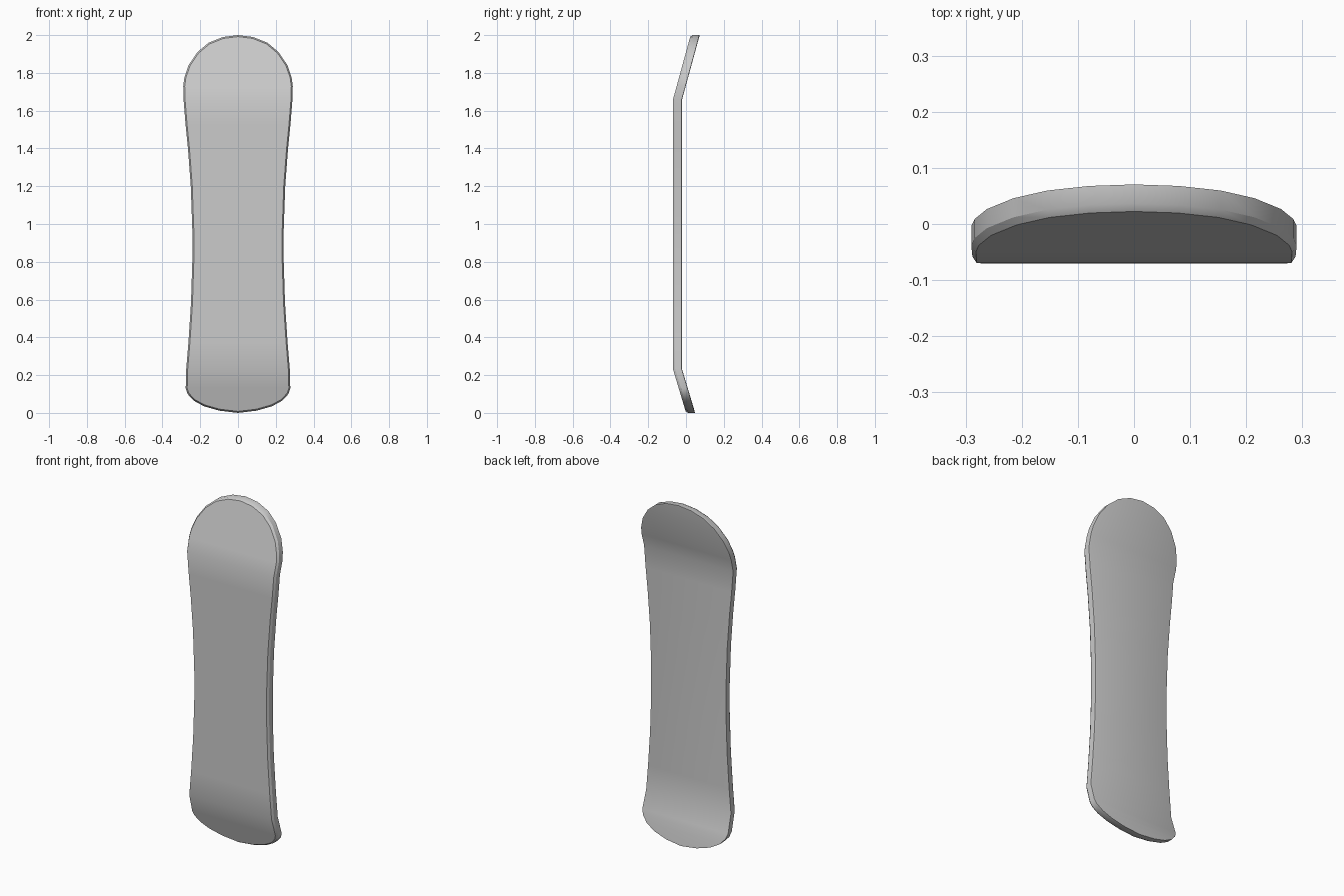
import bpy
import bmesh
import math
from mathutils import Vector

cube = bpy.data.objects.get("Cube")
if cube:
    bpy.data.objects.remove(cube, do_unlink=True)

# Half outline of the board, from bottom tip to top tip: (half width, height)
OUTLINE = [(0, 0), (0.10, 0.012), (0.18, 0.035), (0.235, 0.065), (0.267, 0.1),
           (0.277, 0.13), (0.274, 0.235), (0.262, 0.38), (0.249, 0.58), (0.242, 0.8),
           (0.242, 0.97), (0.25, 1.2), (0.265, 1.4), (0.278, 1.53), (0.288, 1.655),
           (0.29, 1.73), (0.284, 1.775), (0.262, 1.84), (0.215, 1.91), (0.155, 1.96),
           (0.08, 1.99), (0, 2.0)]
LOW_BEND, HIGH_BEND = 0.235, 1.655
FRONT, THICK = -0.07, 0.048
INSET = 0.008


def front_y(z):
    """Flat middle with a straight kick at each end."""
    return FRONT + max(0, LOW_BEND - z) * 0.3 + max(0, z - HIGH_BEND) * 0.274


# Full outline loop, mirrored, with inward normals
half = [Vector(p) for p in OUTLINE]
loop = half + [Vector((-p.x, p.y)) for p in reversed(half[1:-1])]
count = len(loop)


def inset(i, amount):
    t = (loop[(i + 1) % count] - loop[i - 1]).normalized()
    return loop[i] + Vector((-t.y, t.x)) * amount


bm = bmesh.new()
# Layers from front to back: inset and depth behind the front surface
LAYERS = [(INSET, 0), (0, 0.012), (0, THICK - 0.002), (INSET, THICK)]
rings = []
for amount, depth in LAYERS:
    pts = [inset(i, amount) for i in range(count)]
    rings.append([bm.verts.new((p.x, front_y(p.y) + depth, p.y)) for p in pts])

# Edge wall with a chamfer on both rims
for a, b in zip(rings, rings[1:]):
    for i in range(count):
        j = (i + 1) % count
        bm.faces.new((a[i], a[j], b[j], b[i]))

# Front and back faces as strips across the width
for ring in (rings[0], rings[-1]):
    for i in range(len(half) - 1):
        strip = [ring[i], ring[i + 1], ring[-i - 1], ring[-i % count]]
        bm.faces.new(list(dict.fromkeys(strip)))

bmesh.ops.recalc_face_normals(bm, faces=bm.faces)
mesh = bpy.data.meshes.new("board")
bm.to_mesh(mesh)
bm.free()
board = bpy.data.objects.new("board", mesh)
bpy.context.collection.objects.link(board)

# Single plain grey finish
grey = bpy.data.materials.new("light grey")
grey.use_nodes = True
colour = (0.6, 0.6, 0.6, 1)
grey.diffuse_color = colour
grey.node_tree.nodes["Principled BSDF"].inputs["Base Color"].default_value = colour
mesh.materials.append(grey)

bpy.ops.object.select_all(action="DESELECT")
board.select_set(True)
bpy.context.view_layer.objects.active = board
bpy.ops.object.shade_smooth_by_angle(angle=math.radians(30))
